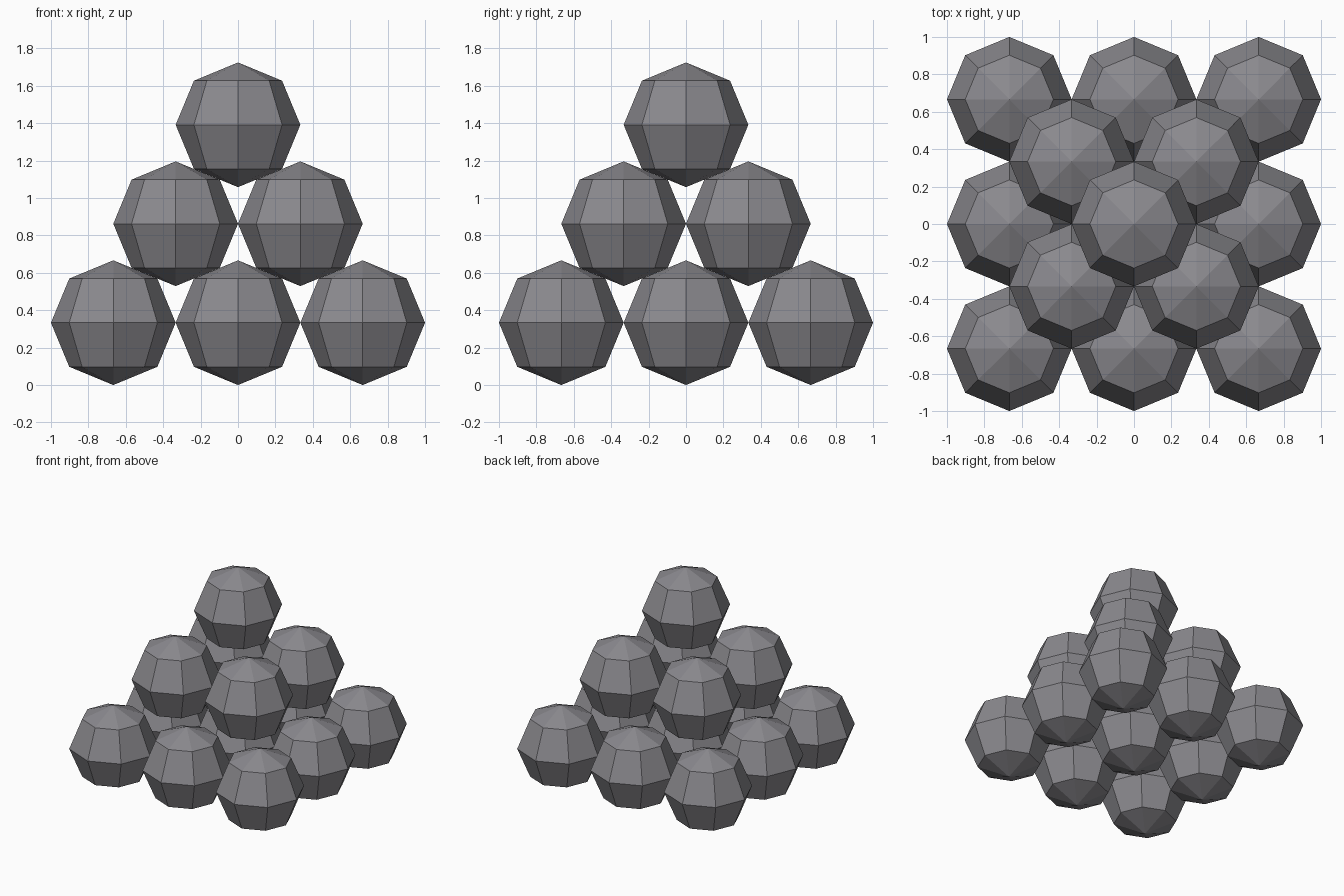
import bpy

cube = bpy.data.objects.get("Cube")
if cube:
    bpy.data.objects.remove(cube, do_unlink=True)

RADIUS = 1 / 3
LAYER_HEIGHT = 0.529
LAYERS = (("bottom", 3), ("middle", 2), ("top", 1))

# Single iron grey material
iron = bpy.data.materials.new("iron_grey")
iron.use_nodes = True
colour = (0.255, 0.25, 0.27, 1)
iron.diffuse_color = colour
iron.node_tree.nodes["Principled BSDF"].inputs["Base Color"].default_value = colour

# One faceted ball, shared by the whole stack
bpy.ops.mesh.primitive_uv_sphere_add(segments=8, ring_count=4, radius=RADIUS)
first_ball = bpy.context.object
ball_mesh = first_ball.data
ball_mesh.name = "faceted_ball"
ball_mesh.materials.append(iron)
bpy.data.objects.remove(first_ball, do_unlink=True)

# Square layers, each nested in the gaps of the one below
for level, (layer, count) in enumerate(LAYERS):
    offset = (count - 1) / 2
    for row in range(count):
        for column in range(count):
            ball = bpy.data.objects.new(f"{layer}_ball_{row + 1}_{column + 1}", ball_mesh)
            ball.location = ((column - offset) * 2 * RADIUS,
                             (row - offset) * 2 * RADIUS,
                             RADIUS + level * LAYER_HEIGHT)
            bpy.context.collection.objects.link(ball)
